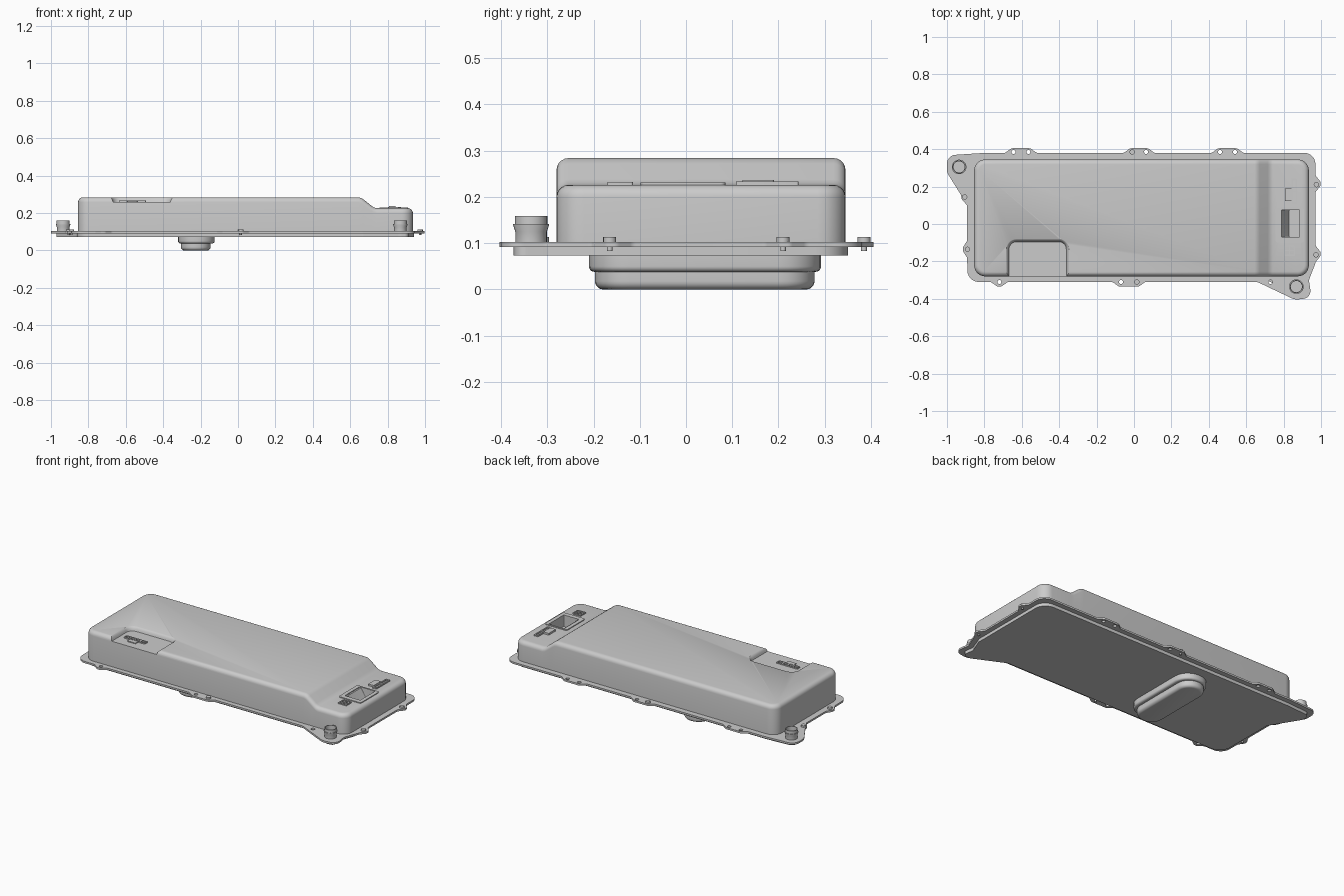
import bpy, bmesh, math
from mathutils import Vector

if "Cube" in bpy.data.objects:
    bpy.data.objects.remove(bpy.data.objects["Cube"], do_unlink=True)

grey = bpy.data.materials.new("metal grey")
grey.use_nodes = True
GREY = (0.6, 0.6, 0.6, 1)
grey.diffuse_color = GREY
grey.node_tree.nodes["Principled BSDF"].inputs["Base Color"].default_value = GREY


def finish(obj):
    obj.data.materials.clear()
    obj.data.materials.append(grey)
    bpy.ops.object.select_all(action='DESELECT')
    obj.select_set(True)
    bpy.context.view_layer.objects.active = obj
    bpy.ops.object.shade_smooth_by_angle(angle=math.radians(35))
    return obj


def outline(corners, inset=0.0, steps=7):
    """Counter-clockwise polygon (x, y, radius) with filleted corners."""
    pts, n = [], len(corners)
    base = [Vector(c[:2]) for c in corners]
    moved = []
    for i, p in enumerate(base):
        a = (p - base[i - 1]).normalized()
        b = (base[(i + 1) % n] - p).normalized()
        na, nb = Vector((-a.y, a.x)), Vector((-b.y, b.x))
        moved.append(p + (na + nb) / (1 + na.dot(nb)) * inset)
    for i, p in enumerate(moved):
        u = moved[i - 1] - p
        v = moved[(i + 1) % n] - p
        half = u.angle(v) / 2
        r = max(corners[i][2] - inset, 0.002)
        reach = min(r / math.tan(half), 0.49 * u.length, 0.49 * v.length)
        r = reach * math.tan(half)
        u.normalize()
        v.normalize()
        c = p + (u + v).normalized() * r / math.sin(half)
        s, e = (p + u * reach - c) / r, (p + v * reach - c) / r
        pts += [c + s.slerp(e, k / steps).normalized() * r for k in range(steps + 1)]
    return pts


def rect(x0, x1, y0, y1, r=0.004):
    return [(x0, y0, r), (x1, y0, r), (x1, y1, r), (x0, y1, r)]


def circle(x, y, r, n=24):
    return [Vector((x + r * math.cos(k * math.tau / n),
                    y + r * math.sin(k * math.tau / n))) for k in range(n)]


def loft(name, rings):
    """Skin a stack of (outline, z) rings and cap both ends."""
    bm = bmesh.new()
    loops = [[bm.verts.new((p.x, p.y, z)) for p in pts] for pts, z in rings]
    n = len(loops[0])
    for lo, hi in zip(loops, loops[1:]):
        for i in range(n):
            j = (i + 1) % n
            bm.faces.new((lo[i], lo[j], hi[j], hi[i]))
    bm.faces.new(loops[0][::-1])
    bm.faces.new(loops[-1])
    bmesh.ops.recalc_face_normals(bm, faces=bm.faces)
    mesh = bpy.data.meshes.new(name)
    bm.to_mesh(mesh)
    bm.free()
    obj = bpy.data.objects.new(name, mesh)
    bpy.context.collection.objects.link(obj)
    return finish(obj)


def rounded_block(name, corners, z_base, z_end, bevel, steps=5):
    """Block whose edge at z_end is rounded over."""
    sign = 1 if z_end > z_base else -1
    rings = [(outline(corners), z_base)]
    for k in range(steps + 1):
        a = k / steps * math.pi / 2
        rings.append((outline(corners, bevel * (1 - math.cos(a))),
                      z_end - sign * bevel * (1 - math.sin(a))))
    return loft(name, rings)


def plate(name, border, holes, z0, z1):
    """Flat plate with through holes."""
    cu = bpy.data.curves.new(name, 'CURVE')
    cu.dimensions, cu.fill_mode = '2D', 'BOTH'
    cu.extrude = (z1 - z0) / 2
    for pts in [border] + holes:
        sp = cu.splines.new('POLY')
        sp.points.add(len(pts) - 1)
        for q, p in zip(sp.points, pts):
            q.co = (p.x, p.y, 0, 1)
        sp.use_cyclic_u = True
    tmp = bpy.data.objects.new(name + " curve", cu)
    bpy.context.collection.objects.link(tmp)
    bpy.context.view_layer.update()
    mesh = bpy.data.meshes.new_from_object(tmp)
    bpy.data.objects.remove(tmp, do_unlink=True)
    bm = bmesh.new()
    bm.from_mesh(mesh)
    bmesh.ops.remove_doubles(bm, verts=bm.verts, dist=1e-5)
    bmesh.ops.translate(bm, verts=bm.verts, vec=(0, 0, (z0 + z1) / 2))
    bmesh.ops.recalc_face_normals(bm, faces=bm.faces)
    bm.to_mesh(mesh)
    bm.free()
    obj = bpy.data.objects.new(name, mesh)
    bpy.context.collection.objects.link(obj)
    return finish(obj)


def cut(obj, cutter):
    cutter.hide_render = True
    mod = obj.modifiers.new("cut", 'BOOLEAN')
    mod.operation, mod.solver, mod.object = 'DIFFERENCE', 'EXACT', cutter
    bpy.context.view_layer.objects.active = obj
    bpy.ops.object.modifier_apply(modifier=mod.name)
    bpy.data.objects.remove(cutter, do_unlink=True)
    finish(obj)


# Outline pieces, counter-clockwise from the bottom left corner
def tab(a, b, edge, out, along_x, direction):
    pts = [(a - 0.045 * direction, edge), (a - 0.01 * direction, out),
           (b + 0.01 * direction, out), (b + 0.045 * direction, edge)]
    return [(s, t, 0.02) if along_x else (t, s, 0.02) for s, t in pts]


bottom_left = [(-0.89, -0.31, 0.1)]
front_lobe = [(0.66, -0.31, 0.05), (0.86, -0.405, 0.07), (0.95, -0.395, 0.06),
              (0.935, -0.3, 0.04), (0.97, -0.21, 0.04)]
top_right = [(0.97, 0.38, 0.1)]
back_lobe = [(-0.8, 0.38, 0.05), (-1.0, 0.367, 0.065), (-1.0, 0.275, 0.06),
             (-0.892, 0.1, 0.04)]
tray_shape = bottom_left + front_lobe + top_right + back_lobe

flange_shape = (bottom_left
                + tab(-0.72, -0.72, -0.31, -0.335, True, 1)
                + tab(-0.07, 0.015, -0.31, -0.335, True, 1) + front_lobe
                + tab(-0.16, -0.16, 0.97, 0.998, False, 1)
                + tab(0.215, 0.215, 0.97, 0.998, False, 1) + top_right
                + tab(0.54, 0.46, 0.38, 0.405, True, -1)
                + tab(0.065, -0.01, 0.38, 0.405, True, -1)
                + tab(-0.565, -0.645, 0.38, 0.405, True, -1)
                + back_lobe[:3]
                + [(-0.925, 0.155, 0.02), (-0.92, 0.13, 0.02), (-0.892, 0.1, 0.02)]
                + tab(-0.135, -0.135, -0.892, -0.915, False, -1))

# Flange with open bolt holes, and the tray below it
open_holes = [(x, 0.385) for x in (-0.645, -0.565, 0.065, 0.46, 0.54)]
open_holes += [(x, -0.31) for x in (-0.72, -0.07, 0.73)]
plate("mounting_flange", outline(flange_shape),
      [circle(x, y, 0.011, 16) for x, y in open_holes], 0.092, 0.103)
loft("lower_tray", [(outline(tray_shape, 0.03), 0.093),
                    (outline(tray_shape, 0.03), 0.073)])

# Stepped pad under the tray
rounded_block("pad_upper_step", rect(-0.32, -0.125, -0.21, 0.292, 0.09), 0.075, 0.038, 0.012)
rounded_block("pad_lower_step", rect(-0.305, -0.147, -0.197, 0.278, 0.075), 0.045, 0.0, 0.018)

# Housing: rounded box whose +x end is pushed down into a step
housing = rounded_block("housing", rect(-0.855, 0.935, -0.28, 0.345, 0.06),
                        0.1, 0.284, 0.026)
ramp = [(0.645, 0), (0.66, 0.004), (0.672, 0.012), (0.715, 0.046),
        (0.727, 0.054), (0.742, 0.058)]
bm = bmesh.new()
bm.from_mesh(housing.data)
for x, _ in ramp:
    bmesh.ops.bisect_plane(bm, geom=bm.verts[:] + bm.edges[:] + bm.faces[:],
                           plane_co=(x, 0, 0), plane_no=(1, 0, 0))
for v in bm.verts:
    if v.co.z > 0.2:
        drop = ramp[-1][1] if v.co.x > ramp[-1][0] else 0
        for (xa, da), (xb, db) in zip(ramp, ramp[1:]):
            if xa <= v.co.x <= xb:
                drop = da + (db - da) * (v.co.x - xa) / (xb - xa)
        v.co.z -= drop
bm.to_mesh(housing.data)
bm.free()

# Connector recess at the front edge, with a flared rim
recess = rect(-0.668, -0.362, -0.4, -0.095, 0.04)
cut(housing, loft("recess_cutter", [(outline(recess, -d), z) for d, z in
                  ((0, 0.26), (0.003, 0.268), (0.006, 0.276), (0.012, 0.282), (0.02, 0.287))]))

# Service socket with one sloping wall
cut(housing, loft("socket_cutter", [(outline(rect(0.83, 0.885, -0.07, 0.075)), 0.16),
                                    (outline(rect(0.78, 0.885, -0.07, 0.075)), 0.24)]))
plate("socket_frame", outline(rect(0.757, 0.908, -0.098, 0.085, 0.01)),
      [outline(rect(0.78, 0.885, -0.07, 0.075))], 0.222, 0.231)


# Multi-pin connectors
def connector(name, box, cells, z0, z1):
    plate(name, outline(rect(*box)), [outline(rect(*c, 0.002)) for c in cells], z0, z1)


connector("recess_connector", (-0.637, -0.493, -0.207, -0.178),
          [(x, x + 0.026, -0.202, -0.183) for x in (-0.632, -0.597, -0.562, -0.525)],
          0.255, 0.267)
connector("recess_connector_latch", (-0.593, -0.538, -0.233, -0.206), [], 0.255, 0.265)
connector("end_connector", (0.842, 0.871, 0.108, 0.243),
          [(0.849, 0.864, 0.118, 0.17), (0.849, 0.864, 0.18, 0.233)], 0.22, 0.233)
connector("end_connector_latch", (0.806, 0.843, 0.122, 0.19), [], 0.22, 0.237)
connector("small_connector", (0.802, 0.86, -0.17, -0.115),
          [(x, x + 0.021, y, y + 0.019) for x in (0.808, 0.834) for y in (-0.164, -0.14)],
          0.22, 0.232)

# Hollow corner posts
post = ((0.034, 0.1), (0.034, 0.125), (0.039, 0.139), (0.039, 0.141), (0.035, 0.141),
        (0.035, 0.159), (0.03, 0.159), (0.03, 0.125))
for name, x, y in (("back_post", -0.935, 0.305), ("front_post", 0.868, -0.335)):
    loft(name, [(circle(x, y, r, 32), z) for r, z in post])

# Fixing bolts
bolts = [(-0.01, 0.385), (0.015, -0.31), (-0.905, 0.145), (-0.89, -0.135),
         (0.975, 0.21), (0.973, -0.165)]
for i, (x, y) in enumerate(bolts):
    loft(f"bolt_{i + 1}", [(circle(x, y, r, 16), z) for r, z in
         ((0.006, 0.083), (0.006, 0.1), (0.014, 0.1), (0.014, 0.113))])
